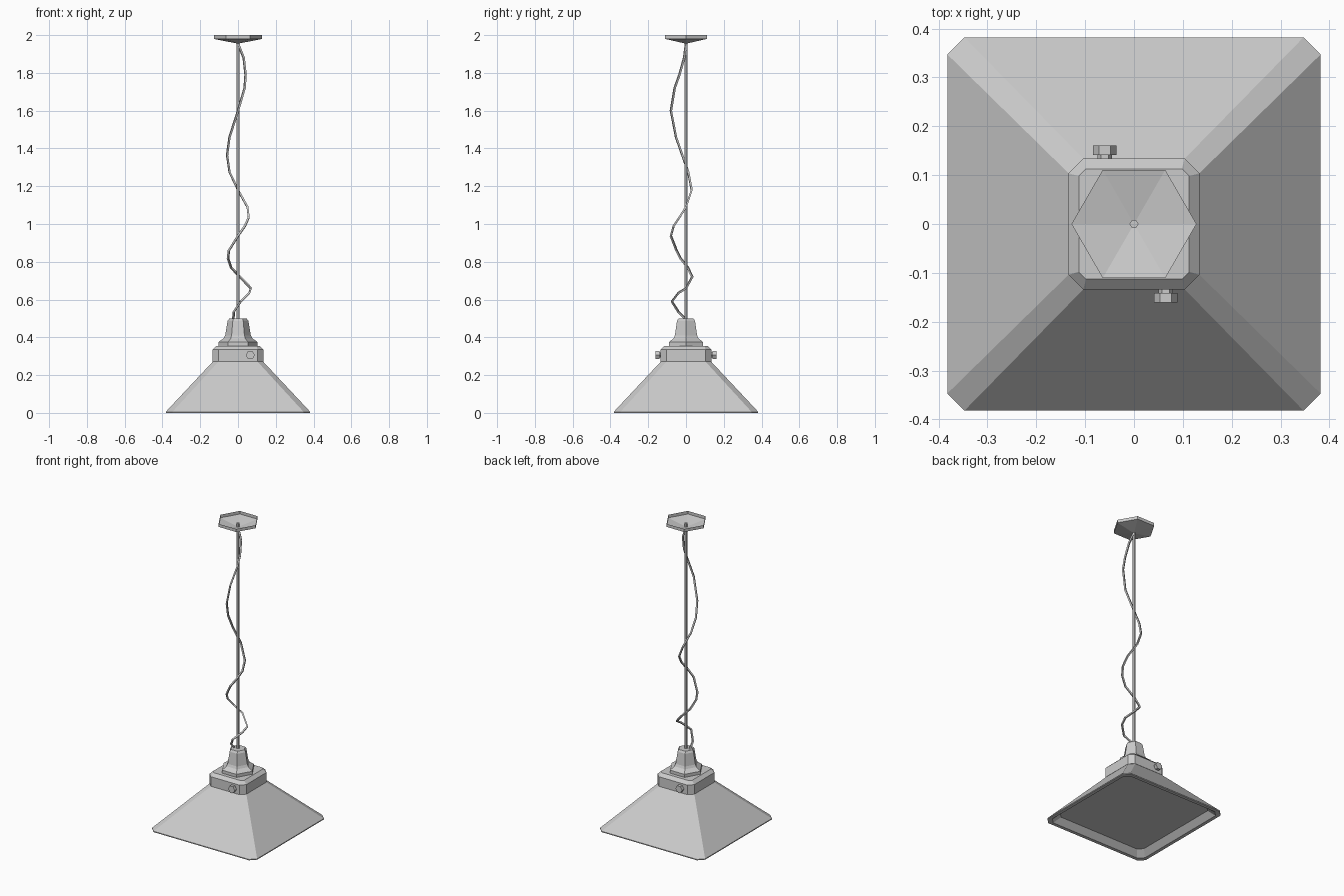
import bpy, bmesh, math
from mathutils import Vector, Matrix

old = bpy.data.objects.get("Cube")
if old:
    bpy.data.objects.remove(old, do_unlink=True)

grey = bpy.data.materials.new("grey_metal")
grey.use_nodes = True
colour = (0.6, 0.6, 0.6, 1)
grey.diffuse_color = colour
grey.node_tree.nodes["Principled BSDF"].inputs["Base Color"].default_value = colour


def ngon(r, z, sides=6, turn=0.0):
    """Regular ring with a corner on +x when turn is zero."""
    step = math.tau / sides
    return [Vector((r * math.cos(i * step + turn), r * math.sin(i * step + turn), z))
            for i in range(sides)]


def cut_square(h, c, z):
    """Square ring of half width h with corners cut by c."""
    k = h - c
    return [Vector((x, y, z)) for x, y in
            ((h, -k), (h, k), (k, h), (-k, h), (-h, k), (-h, -k), (-k, -h), (k, -h))]


def loft(name, rings, start=True, end=True, matrix=None):
    """Skin a stack of rings, closing either end if asked."""
    bm = bmesh.new()
    loops = [[bm.verts.new(p) for p in ring] for ring in rings]
    n = len(loops[0])
    for a, b in zip(loops, loops[1:]):
        for i in range(n):
            j = (i + 1) % n
            bm.faces.new((a[i], a[j], b[j], b[i]))
    if start:
        bm.faces.new(loops[0][::-1])
    if end:
        bm.faces.new(loops[-1])
    if matrix:
        bm.transform(matrix)
    mesh = bpy.data.meshes.new(name)
    bm.to_mesh(mesh)
    bm.free()
    mesh.materials.append(grey)
    obj = bpy.data.objects.new(name, mesh)
    bpy.context.collection.objects.link(obj)
    return obj


# Pyramid shade with a lip and a recessed panel underneath
loft("shade", [cut_square(0.325, 0.03, 0.035), cut_square(0.36, 0.033, 0),
               cut_square(0.382, 0.035, 0), cut_square(0.382, 0.035, 0.006),
               cut_square(0.13, 0.03, 0.275)])

# Square collar with a bevelled top
loft("collar", [cut_square(0.134, 0.03, 0.272), cut_square(0.134, 0.03, 0.335),
                cut_square(0.113, 0.015, 0.355)])

# Hexagonal cap
cap = [(0.104, 0.355), (0.104, 0.375), (0.076, 0.395), (0.068, 0.41),
       (0.055, 0.487), (0.046, 0.5)]
loft("cap", [ngon(r, z) for r, z in cap])

# Bolts on the front and back of the collar
for name, x, angle in (("front_bolt", 0.065, 0), ("back_bolt", -0.06, math.pi)):
    place = (Matrix.Translation((x, 0, 0.306)) @ Matrix.Rotation(angle, 4, "Z")
             @ Matrix.Rotation(math.pi / 2, 4, "X"))
    bolt = [(0.015, 0.13), (0.015, 0.141), (0.024, 0.141), (0.024, 0.161)]
    loft(name, [ngon(r, z) for r, z in bolt], matrix=place)

# Ceiling canopy: an open shallow hexagonal dish
loft("canopy", [ngon(0.002, 1.955), ngon(0.128, 1.98), ngon(0.128, 2)], end=False)

# Hanging rod
loft("rod", [ngon(0.009, 0.49), ngon(0.009, 1.98)])

# Cord winding down around the rod
path = [(0, 0, 1.955), (.03, -.01, 1.88), (.04, -.035, 1.79), (.035, -.06, 1.72),
        (0, -.08, 1.6), (-.045, -.053, 1.46), (-.058, -.02, 1.365), (-.045, .012, 1.275),
        (0, .03, 1.18), (.05, 0, 1.09), (.057, -.035, 1.035), (.037, -.065, .99),
        (0, -.08, .937), (-.048, -.05, .86), (-.053, -.03, .82), (-.037, .01, .77),
        (.01, .033, .72), (.068, 0, .66), (.06, -.04, .635), (.015, -.075, .59),
        (-.022, -.04, .535), (-.025, 0, .495)]
curve = bpy.data.curves.new("cord", "CURVE")
curve.dimensions = "3D"
curve.bevel_depth = 0.007
curve.bevel_resolution = 0
curve.use_fill_caps = True
spline = curve.splines.new("POLY")
spline.points.add(len(path) - 1)
for point, co in zip(spline.points, path):
    point.co = (*co, 1)
curve.materials.append(grey)
cord = bpy.data.objects.new("cord", curve)
bpy.context.collection.objects.link(cord)
bpy.ops.object.select_all(action="DESELECT")
cord.select_set(True)
bpy.context.view_layer.objects.active = cord
bpy.ops.object.convert(target="MESH")
bpy.ops.object.shade_flat()
